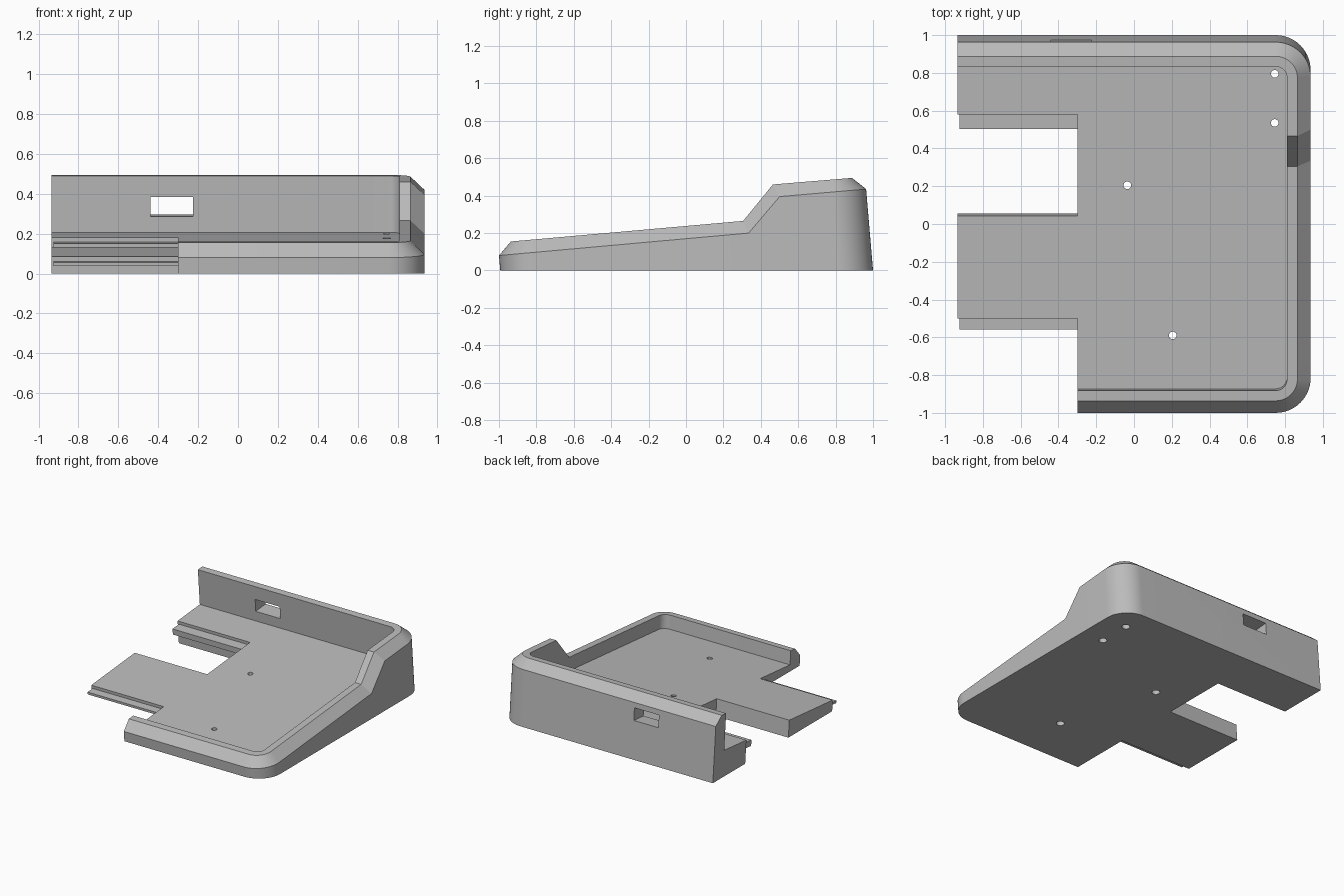
import bpy, bmesh
from math import sin, cos, pi
from mathutils import Vector

if "Cube" in bpy.data.objects:
    bpy.data.objects.remove(bpy.data.objects["Cube"])

LEAN = 0.085                      # everything upright leans back with the tilted floor
LEFT, RIGHT, FRONT, BACK = -0.935, 0.935, -0.993, 1.0
RADIUS, STEPS = 0.185, 14
EDGE = [(-0.993, 0.08), (0.352, 0.2), (0.534, 0.395), (1.0, 0.435)]
RIM = [(-0.923, 0.155), (0.328, 0.265), (0.504, 0.46), (0.932, 0.495)]

grey = bpy.data.materials.new("case_grey")
grey.use_nodes = True
COLOUR = (0.5, 0.5, 0.5, 1)
grey.diffuse_color = COLOUR
grey.node_tree.nodes["Principled BSDF"].inputs["Base Color"].default_value = COLOUR


def height(profile, y):
    """Height on a piecewise straight side profile."""
    i = sum(y > p[0] + 1e-5 for p in profile[1:-1])
    (a, za), (b, zb) = profile[i], profile[i + 1]
    return za + (zb - za) * (y - a) / (b - a)


def floor(y):
    return (0.13 + 0.089 * y) / (1 + 0.089 * LEAN)


def lean(x, y, z):
    return Vector((x, y - LEAN * z, z))


def finish(name, bm):
    bmesh.ops.recalc_face_normals(bm, faces=bm.faces)
    mesh = bpy.data.meshes.new(name)
    bm.to_mesh(mesh)
    bm.free()
    ob = bpy.data.objects.new(name, mesh)
    bpy.context.collection.objects.link(ob)
    mesh.materials.append(grey)
    return ob


def tilted_box(name, x0, x1, y0, y1, low, high):
    """Box parallel to the tilted floor; low and high are measured from the floor."""
    bm = bmesh.new()
    v = [bm.verts.new(lean(x, y, floor(y) + h))
         for h in (low, high) for x, y in ((x0, y0), (x1, y0), (x1, y1), (x0, y1))]
    bm.faces.new(v[:4])
    bm.faces.new(v[4:])
    for i in range(4):
        j = (i + 1) % 4
        bm.faces.new((v[i], v[j], v[j + 4], v[i + 4]))
    return finish(name, bm)


def path(inset):
    """Wall line from the back left, round the right side, to the front."""
    cx, r = RIGHT - RADIUS, RADIUS - inset
    pts = [(LEFT, BACK - inset)]
    for i in range(STEPS + 1):
        a = pi / 2 * (1 - i / STEPS)
        pts.append((cx + r * cos(a), BACK - RADIUS + r * sin(a)))
    steps = EDGE if inset == 0 else RIM
    pts += [(RIGHT - inset, steps[2][0]), (RIGHT - inset, steps[1][0])]
    for i in range(STEPS + 1):
        a = -pi / 2 * i / STEPS
        pts.append((cx + r * cos(a), FRONT + RADIUS + r * sin(a)))
    return pts + [(-0.3, FRONT + inset)]


# Main shell: outer wall, chamfer, rim and inner wall as rows, closed by floor and base
bm = bmesh.new()
outer, shoulder, inner = path(0), path(0.07), path(0.125)
rows = [[bm.verts.new(lean(x, y, f(y))) for x, y in line] for line, f in (
    (outer, lambda y: 0),
    (outer, lambda y: height(EDGE, y)),
    (shoulder, lambda y: height(RIM, y)),
    (inner, lambda y: height(RIM, y)),
    (inner, floor))]
for a, b in zip(rows, rows[1:]):
    for i in range(len(a) - 1):
        bm.faces.new((a[i], a[i + 1], b[i + 1], b[i]))

# Open left side with the middle tab and the notch behind it
notch = [(-0.3, -0.493), (LEFT, -0.493), (LEFT, 0.055),
         (-0.3, 0.055), (-0.3, 0.595), (LEFT, 0.595)]
top = [bm.verts.new(lean(x, y, floor(y))) for x, y in notch]
base = [bm.verts.new(lean(x, y, 0)) for x, y in notch]
for i in range(len(notch) - 1):
    bm.faces.new((top[i], top[i + 1], base[i + 1], base[i]))
bm.faces.new(rows[-1] + top)
bm.faces.new(rows[0] + base)
bm.faces.new([r[0] for r in rows] + [top[-1], base[-1]])
bm.faces.new([r[-1] for r in rows] + [top[0], base[0]])
case = finish("case_shell", bm)

# Port opening in the back wall
cutters = [tilted_box("port_cutter", -0.44, -0.225, 0.8, 1.1, 0.08, 0.177)]

# Screw holes, wider underneath
for x, y in ((0.745, 0.795), (0.745, 0.535), (-0.035, 0.205), (0.205, -0.59)):
    for r, end in ((0.02, floor(y) + 0.05), (0.03, floor(y) - 0.04)):
        bm = bmesh.new()
        bmesh.ops.create_cone(bm, cap_ends=True, segments=24, radius1=r, radius2=r, depth=end + 0.1)
        bmesh.ops.translate(bm, verts=bm.verts, vec=(x, y, (end - 0.1) / 2))
        cutters.append(finish("screw_cutter", bm))

for c in cutters:
    mod = case.modifiers.new("cut", "BOOLEAN")
    mod.operation = "DIFFERENCE"
    mod.solver = "EXACT"
    mod.object = c
bpy.ops.object.select_all(action="DESELECT")
bpy.context.view_layer.objects.active = case
case.select_set(True)
for mod in list(case.modifiers):
    bpy.ops.object.modifier_apply(modifier=mod.name)
for c in cutters:
    bpy.data.objects.remove(c)
bpy.ops.object.shade_smooth_by_angle(angle=0.4)

# Joining tongues on the tab and the back section
tilted_box("front_tongue", -0.925, -0.3, -0.555, -0.493, -0.043, -0.024)
tilted_box("back_tongue", -0.925, -0.3, 0.515, 0.595, -0.07, -0.024)
